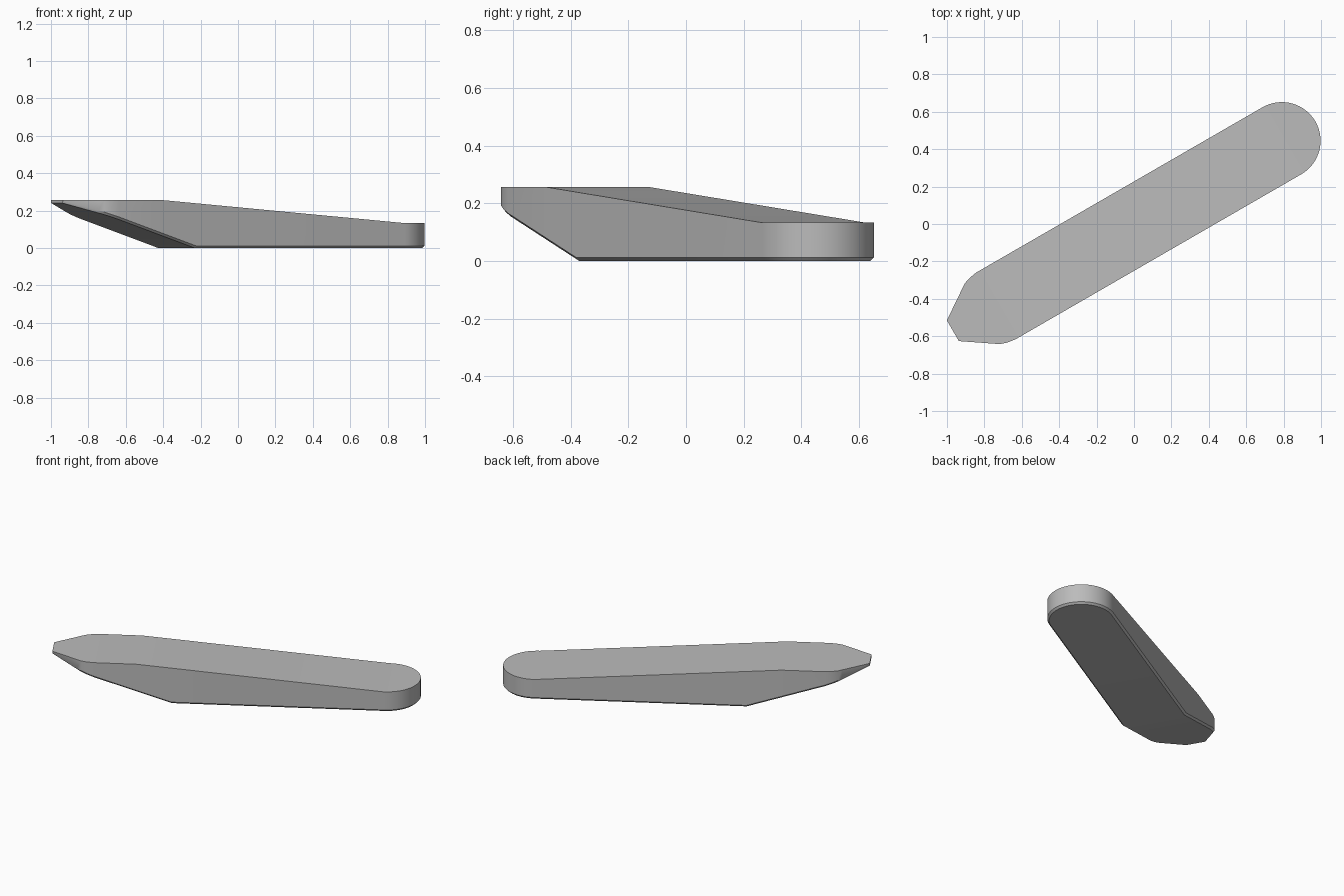
import bpy, bmesh
from math import radians, sin, cos, pi
from mathutils import Matrix

cube = bpy.data.objects.get("Cube")
if cube:
    bpy.data.objects.remove(cube, do_unlink=True)

RADIUS = 0.207       # half width of the body and radius of the round end
ROUND_U = 0.907      # centre of the round end along the body
RAMP_U = -0.385      # where the flat underside turns up into the bow
CHAMFER = 0.012
SHRINK = 1 - CHAMFER / RADIUS


def top_height(u):
    """Level bow, long slope, level round end."""
    t = (min(max(u, -0.6), ROUND_U) + 0.6) / (ROUND_U + 0.6)
    return 0.257 - 0.124 * t


def bottom_height(u):
    return max(0.0, (RAMP_U - u) * 0.325)


# Stations along the body: (distance, half width)
stations = [(-1.124, 0.064), (-0.965, 0.172), (-0.94, 0.188), (-0.905, 0.2),
            (-0.86, RADIUS), (-0.6, RADIUS), (RAMP_U, RADIUS)]
STEPS = 16
for i in range(STEPS + 1):
    a = pi / 2 * i / STEPS
    stations.append((ROUND_U + RADIUS * sin(a), RADIUS * cos(a)))

# Body: six-sided sections joined end to end
bm = bmesh.new()
rings = []
for u, w in stations:
    low_u = ROUND_U + (u - ROUND_U) * SHRINK if u > ROUND_U else u
    low, high = bottom_height(u), top_height(u)
    section = [(u, w, high), (u, w, low + CHAMFER), (low_u, w * SHRINK, low)]
    section += [(x, -y, z) for x, y, z in reversed(section)]
    rings.append([bm.verts.new(p) for p in section])

for a, b in zip(rings, rings[1:]):
    for i in range(6):
        j = (i + 1) % 6
        bm.faces.new((a[i], a[j], b[j], b[i]))
bm.faces.new(rings[0])
bmesh.ops.remove_doubles(bm, verts=bm.verts, dist=0.0001)
bmesh.ops.recalc_face_normals(bm, faces=bm.faces)

# Turn the body diagonally
bm.transform(Matrix.Rotation(radians(30), 4, "Z") @ Matrix.Translation((0, -0.01, 0)))

mesh = bpy.data.meshes.new("body")
bm.to_mesh(mesh)
bm.free()
body = bpy.data.objects.new("body", mesh)
bpy.context.collection.objects.link(body)

# Plain grey
grey = bpy.data.materials.new("light grey")
colour = (0.5, 0.5, 0.5, 1)
grey.use_nodes = True
grey.diffuse_color = colour
grey.node_tree.nodes["Principled BSDF"].inputs["Base Color"].default_value = colour
mesh.materials.append(grey)

bpy.ops.object.select_all(action="DESELECT")
body.select_set(True)
bpy.context.view_layer.objects.active = body
bpy.ops.object.shade_smooth_by_angle(angle=radians(30))
